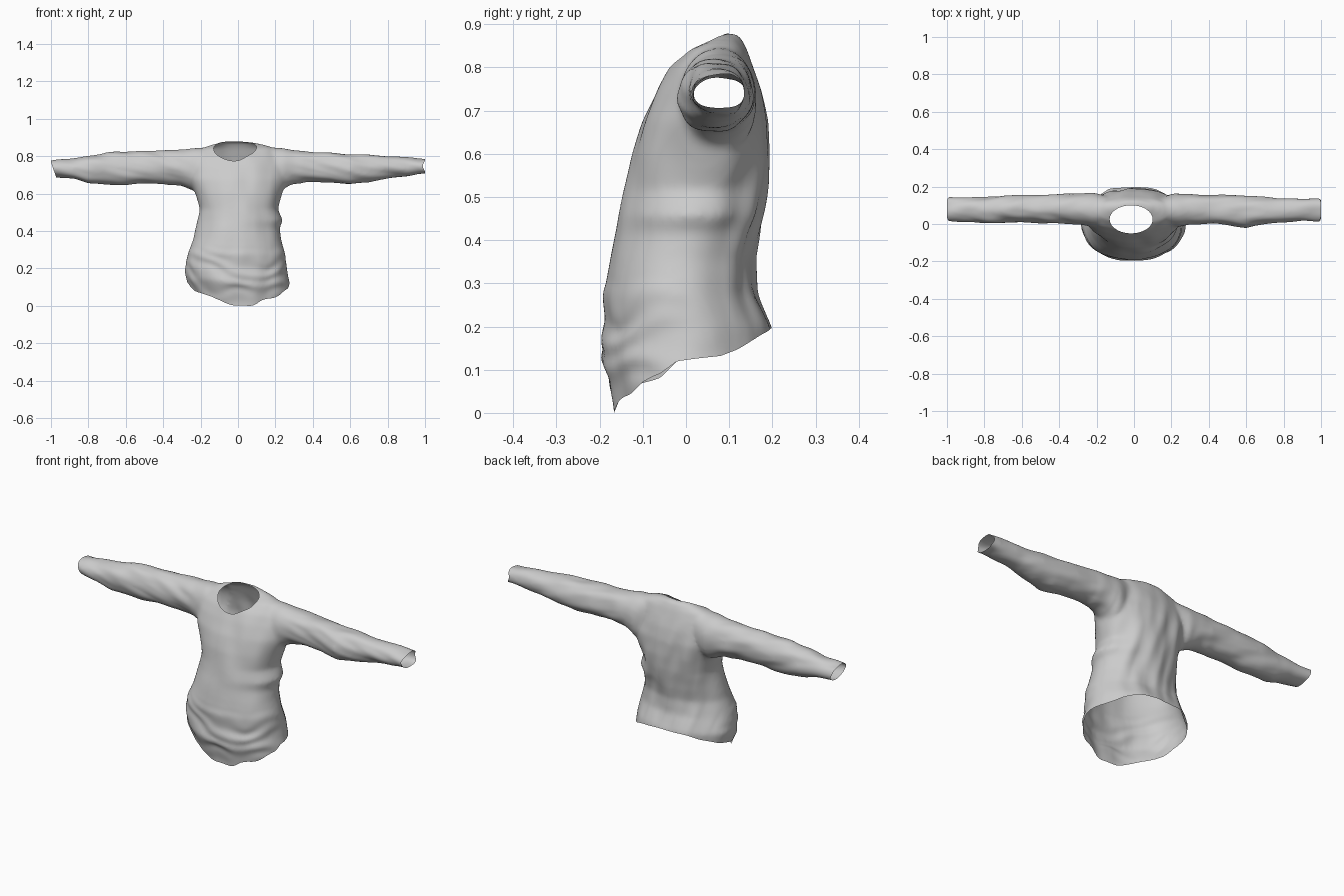
import bpy, bmesh, math
from mathutils import Vector, noise

if "Cube" in bpy.data.objects:
    bpy.data.objects.remove(bpy.data.objects["Cube"])


def loft(bm, rows, axis, power, n=40):
    """Closed solid through rings; row = position, then min/max of the two cross axes."""
    rings = []
    for pos, a0, a1, b0, b1 in rows:
        ring = []
        for i in range(n):
            t = 2 * math.pi * i / n
            c, s = math.cos(t), math.sin(t)
            u = math.copysign(abs(c) ** (2 / power), c)
            v = math.copysign(abs(s) ** (2 / power), s)
            a = (a0 + a1) / 2 + u * (a1 - a0) / 2
            b = (b0 + b1) / 2 + v * (b1 - b0) / 2
            ring.append(bm.verts.new((a, b, pos) if axis == 'z' else (pos, a, b)))
        rings.append(ring)
    faces = []
    for lo, hi in zip(rings, rings[1:]):
        for i in range(n):
            j = (i + 1) % n
            faces.append(bm.faces.new((lo[i], lo[j], hi[j], hi[i])))
    faces.append(bm.faces.new(rings[0][::-1]))
    faces.append(bm.faces.new(rings[-1]))
    bmesh.ops.recalc_face_normals(bm, faces=faces)


def interp(table, x):
    if x <= table[0][0]:
        return table[0][1]
    for (x0, y0), (x1, y1) in zip(table, table[1:]):
        if x <= x1:
            return y0 + (y1 - y0) * (x - x0) / (x1 - x0)
    return table[-1][1]


def clip(bm, keep):
    """Cut the shell along keep(p) = 0 and drop the negative side."""
    cuts = []
    for e in list(bm.edges):
        a, b = e.verts
        fa, fb = keep(a.co), keep(b.co)
        if fa * fb < 0:
            cuts.append(bmesh.utils.edge_split(e, a, fa / (fa - fb))[1])
    bmesh.ops.connect_verts(bm, verts=cuts)
    bad = [f for f in bm.faces if keep(f.calc_center_median()) < 0]
    bmesh.ops.delete(bm, geom=bad, context='FACES')


def window(x, lo, hi, soft):
    up = min(1, max(0, (x - lo) / soft + 0.5))
    down = min(1, max(0, (hi - x) / soft + 0.5))
    return up * down


# body rings: z, x min, x max, y min, y max
BODY = [
    (-0.06, -0.21, 0.26, -0.165, 0.20), (0.02, -0.23, 0.275, -0.168, 0.20),
    (0.08, -0.255, 0.285, -0.182, 0.20), (0.14, -0.276, 0.272, -0.20, 0.203),
    (0.20, -0.287, 0.262, -0.19, 0.20), (0.28, -0.273, 0.253, -0.191, 0.165),
    (0.36, -0.237, 0.232, -0.175, 0.159), (0.42, -0.224, 0.222, -0.161, 0.172),
    (0.46, -0.217, 0.238, -0.153, 0.179), (0.52, -0.207, 0.214, -0.142, 0.189),
    (0.60, -0.23, 0.237, -0.126, 0.194), (0.68, -0.26, 0.262, -0.10, 0.19),
    (0.75, -0.26, 0.26, -0.068, 0.173), (0.80, -0.245, 0.245, -0.039, 0.156),
    (0.845, -0.20, 0.20, 0.0, 0.14), (0.866, -0.135, 0.13, 0.035, 0.128),
    (0.880, -0.09, 0.085, 0.06, 0.12)]
# sleeve rings: x, y min, y max, z min, z max
SLEEVE_R = [
    (0.12, 0.0, 0.14, 0.65, 0.856), (0.22, -0.015, 0.164, 0.61, 0.846),
    (0.30, -0.004, 0.162, 0.652, 0.836), (0.40, 0.0, 0.155, 0.662, 0.827),
    (0.50, -0.006, 0.153, 0.664, 0.822), (0.60, -0.02, 0.148, 0.65, 0.817),
    (0.70, -0.002, 0.144, 0.665, 0.811), (0.80, 0.01, 0.138, 0.686, 0.804),
    (0.90, 0.018, 0.133, 0.69, 0.797), (0.97, 0.015, 0.137, 0.705, 0.79),
    (1.04, 0.015, 0.14, 0.705, 0.788)]
SLEEVE_L = [
    (-0.12, 0.0, 0.14, 0.65, 0.856), (-0.22, -0.015, 0.168, 0.61, 0.846),
    (-0.30, -0.002, 0.166, 0.645, 0.838), (-0.40, 0.005, 0.16, 0.66, 0.833),
    (-0.50, 0.005, 0.157, 0.658, 0.83), (-0.60, 0.008, 0.154, 0.65, 0.828),
    (-0.70, 0.01, 0.152, 0.65, 0.822), (-0.80, 0.003, 0.143, 0.655, 0.803),
    (-0.88, 0.008, 0.142, 0.683, 0.79), (-0.95, 0.015, 0.143, 0.69, 0.785),
    (-1.05, 0.025, 0.145, 0.70, 0.775)]
HEM = [(-0.168, 0.0), (-0.155, 0.028), (-0.14, 0.045), (-0.10, 0.075), (-0.06, 0.092),
       (-0.02, 0.127), (0.08, 0.14), (0.16, 0.175), (0.20, 0.20)]


def fold(p):
    """Cloth folds: slanted low on the front, upright on the back, lengthwise on sleeves."""
    sleeve = window(abs(p.x), 0.3, 2, 0.12)
    arm = noise.noise(Vector((p.x * 6, p.y * 16, p.z * 22 + p.x * 5)))
    low = window(p.z, 0.06, 0.27, 0.12) * window(-p.y, 0.03, 1, 0.1)
    wave = math.sin(75 * (p.z + 0.2 * p.x - 0.9 * p.x * p.x) + 4 * noise.noise(p * 7))
    back = window(p.y, 0.05, 1, 0.1) * window(p.z, 0.2, 0.7, 0.2)
    upright = noise.noise(Vector((p.x * 16 + p.z * 3, 3.1, p.z * 4)))
    rest = noise.noise(Vector((p.x * 12, p.y * 9, p.z * 6)))
    body = 0.003 * low * wave + 0.014 * back * upright + 0.006 * rest
    return sleeve * 0.008 * arm + (1 - sleeve) * body


# body and sleeves fused into one smooth solid
bm = bmesh.new()
loft(bm, BODY, 'z', 2.05)
loft(bm, SLEEVE_R, 'x', 2.2)
loft(bm, SLEEVE_L, 'x', 2.2)
mesh = bpy.data.meshes.new("long_sleeved_top")
bm.to_mesh(mesh)
bm.free()
top = bpy.data.objects.new("long_sleeved_top", mesh)
bpy.context.collection.objects.link(top)
rem = top.modifiers.new("fuse", 'REMESH')
rem.mode = 'VOXEL'
rem.voxel_size = 0.009
sm = top.modifiers.new("soften", 'SMOOTH')
sm.factor = 0.5
sm.iterations = 16
bpy.context.view_layer.update()
fused = bpy.data.meshes.new_from_object(top.evaluated_get(bpy.context.evaluated_depsgraph_get()))
top.modifiers.clear()

# folds
bm = bmesh.new()
bm.from_mesh(fused)
bm.normal_update()
moves = [(v, v.normal * fold(v.co)) for v in bm.verts]
for v, d in moves:
    v.co += d

# hem, neck and cuff openings
clip(bm, lambda p: p.z - interp(HEM, p.y) - 0.012 * noise.noise(p * 9) * min(1, abs(p.x) * 5))
clip(bm, lambda p: 1 if p.z < 0.68 else
     ((p.x + 0.015) / 0.115) ** 2 + ((p.y - 0.025) / 0.075) ** 2 - 1)
clip(bm, lambda p: 0.994 - p.x + 0.006 * math.sin(p.z * 90))
clip(bm, lambda p: p.x + 1.0 - 0.35 * max(0, 0.77 - p.z))
loose = [v for v in bm.verts if not v.link_faces]
bmesh.ops.delete(bm, geom=loose, context='VERTS')
for f in bm.faces:
    f.smooth = True
bm.to_mesh(fused)
bm.free()
top.data = fused

# stand on the ground
low = min(v.co.z for v in fused.vertices)
for v in fused.vertices:
    v.co.z -= low
